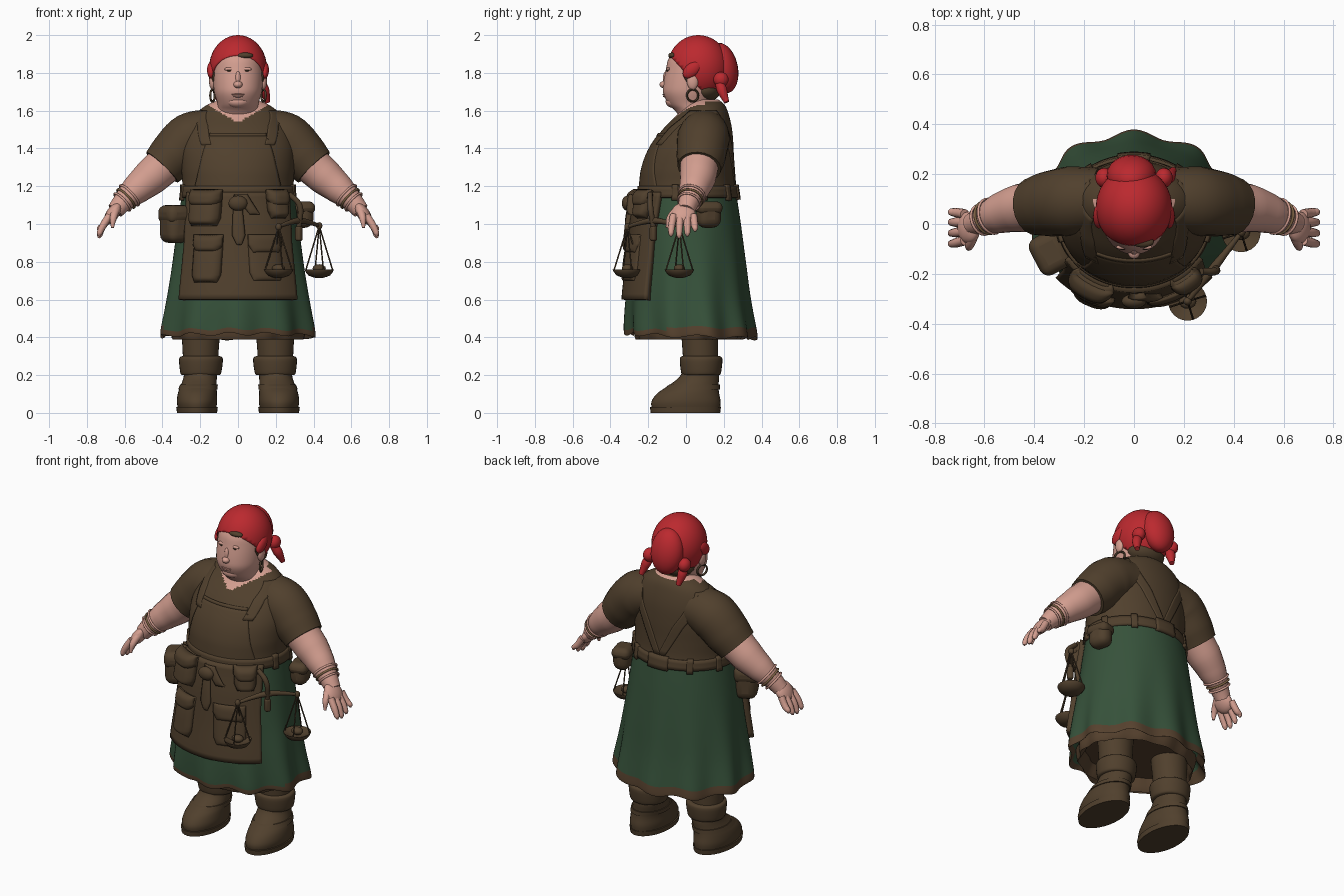
import bpy, bmesh, math
from mathutils import Vector, Matrix

if "Cube" in bpy.data.objects:
    bpy.data.objects.remove(bpy.data.objects["Cube"])

def mat(name, r, g, b):
    m = bpy.data.materials.new(name)
    m.diffuse_color = (r, g, b, 1)
    m.use_nodes = True
    m.node_tree.nodes["Principled BSDF"].inputs["Base Color"].default_value = m.diffuse_color
    return m

BROWN = mat("brown_cloth", .081, .051, .026)
GREEN = mat("green_cloth", .037, .084, .043)
RED = mat("red_scarf", .50, .022, .028)
SKIN = mat("skin", .66, .345, .28)
HEM = mat("hem_brown", .092, .053, .027)
DARK = mat("dark_metal", .065, .042, .022)
GOLD = mat("dull_gold", .20, .12, .055)
LIP = mat("lips", .52, .24, .19)

def finish(ob, *mats, angle=45):
    for m in mats:
        ob.data.materials.append(m)
    bpy.ops.object.select_all(action='DESELECT')
    ob.select_set(True)
    bpy.context.view_layer.objects.active = ob
    bpy.ops.object.shade_smooth_by_angle(angle=math.radians(angle))
    return ob

def from_bm(name, bm, *mats, angle=45):
    me = bpy.data.meshes.new(name)
    bm.to_mesh(me)
    bm.free()
    ob = bpy.data.objects.new(name, me)
    bpy.context.collection.objects.link(ob)
    return finish(ob, *mats, angle=angle)

def spline(rows, t):
    """Smooth interpolation through rows; t runs 0..len-1."""
    i = max(0, min(int(t), len(rows) - 2))
    f = t - i
    p = [rows[max(0, min(k, len(rows) - 1))] for k in range(i - 1, i + 3)]
    return [b + .5 * f * (c - a + f * (2*a - 5*b + 4*c - d + f * (3*(b - c) + d - a)))
            for a, b, c, d in zip(*p)]

def loft(name, rows, *mats, seg=32, sub=4, fold=None, rule=None, caps=True, angle=45):
    """Stack of ellipses, each row (z, cx, cy, rx, ry)."""
    bm = bmesh.new()
    n = (len(rows) - 1) * sub
    rings = []
    for k in range(n + 1):
        z, cx, cy, rx, ry = spline(rows, k / sub)
        ring = []
        for j in range(seg):
            a = 2 * math.pi * j / seg
            w = fold(a, z) if fold else 1
            ring.append(bm.verts.new((cx + rx*w*math.sin(a), cy - ry*w*math.cos(a), z)))
        rings.append(ring)
    for r0, r1 in zip(rings, rings[1:]):
        for j in range(seg):
            q = (j + 1) % seg
            f = bm.faces.new((r0[j], r0[q], r1[q], r1[j]))
            if rule:
                f.material_index = rule(f.calc_center_median())
    if caps:
        bm.faces.new(rings[0])
        bm.faces.new(rings[-1])
    bmesh.ops.recalc_face_normals(bm, faces=bm.faces)
    return from_bm(name, bm, *mats, angle=angle)

def ball(name, loc, size, m, rot=(0, 0, 0), seg=24):
    bpy.ops.mesh.primitive_uv_sphere_add(segments=seg, ring_count=seg // 2, location=loc, rotation=rot)
    ob = bpy.context.object
    ob.name, ob.scale = name, size
    return finish(ob, m)

def box(name, loc, size, m, rot=(0, 0, 0), bevel=.03):
    bpy.ops.mesh.primitive_cube_add(size=1, location=loc, rotation=rot)
    ob = bpy.context.object
    ob.name, ob.scale = name, size
    bpy.ops.object.transform_apply(location=False, rotation=False, scale=True)
    b = ob.modifiers.new("round", 'BEVEL')
    b.width, b.segments = bevel, 4
    return finish(ob, m)

def tube(name, pts, m, res=6):
    """Round sweep through points (x, y, z, radius)."""
    cu = bpy.data.curves.new(name, 'CURVE')
    cu.dimensions, cu.bevel_depth, cu.bevel_resolution = '3D', 1, res
    cu.use_fill_caps, cu.resolution_u = True, 6
    sp = cu.splines.new('BEZIER')
    sp.bezier_points.add(len(pts) - 1)
    for bp, p in zip(sp.bezier_points, pts):
        bp.co, bp.radius = p[:3], p[3]
        bp.handle_left_type = bp.handle_right_type = 'AUTO'
    ob = bpy.data.objects.new(name, cu)
    bpy.context.collection.objects.link(ob)
    bpy.ops.object.select_all(action='DESELECT')
    ob.select_set(True)
    bpy.context.view_layer.objects.active = ob
    bpy.ops.object.convert(target='MESH')
    return finish(bpy.context.object, m, angle=60)

def hoop(name, loc, axis, R, r, m):
    rot = Vector(axis).to_track_quat('Z', 'Y').to_euler()
    bpy.ops.mesh.primitive_torus_add(location=loc, rotation=rot, major_radius=R, minor_radius=r,
                                     major_segments=28, minor_segments=8)
    bpy.context.object.name = name
    return finish(bpy.context.object, m)

# Body outline shared by dress, apron and belt: z, cx, cy, rx, ry
BODY = [(.42, 0, .025, .41, .34), (.6, 0, .012, .382, .324), (.8, 0, .012, .35, .302),
        (1.0, 0, .01, .32, .28), (1.15, 0, .01, .298, .258), (1.22, 0, .008, .295, .25),
        (1.3, 0, .012, .30, .242), (1.4, 0, .03, .30, .222), (1.5, 0, .06, .275, .184),
        (1.58, 0, .09, .225, .136), (1.63, 0, .10, .165, .105), (1.66, 0, .10, .09, .07)]

def body_at(z):
    for i in range(len(BODY) - 1):
        if z <= BODY[i + 1][0]:
            break
    return spline(BODY, i + (z - BODY[i][0]) / (BODY[i + 1][0] - BODY[i][0]))

def panel(name, rows, off, m, puff=0, nu=16, nv=12):
    """Padded cloth on the body; rows of (z, left degrees, right degrees), bottom first."""
    bm = bmesh.new()
    grid = []
    for i in range(nv + 1):
        t = i / nv * (len(rows) - 1)
        k = min(int(t), len(rows) - 2)
        z, a0, a1 = [p + (q - p) * (t - k) for p, q in zip(rows[k], rows[k + 1])]
        _, cx, cy, rx, ry = body_at(z)
        line = []
        for j in range(nu + 1):
            a = math.radians(a0 + (a1 - a0) * j / nu)
            o = off + puff * (1 - abs(2*j/nu - 1)**4) * (1 - abs(2*i/nv - 1)**4)
            line.append(bm.verts.new(((rx + o) * math.sin(a), cy - (ry + o) * math.cos(a), z)))
        grid.append(line)
    for g0, g1 in zip(grid, grid[1:]):
        for j in range(nu):
            bm.faces.new((g0[j], g0[j + 1], g1[j + 1], g1[j]))
    ob = from_bm(name, bm, m)
    s = ob.modifiers.new("thickness", 'SOLIDIFY')
    s.thickness, s.offset = off + .008, -1
    return ob

# Dress: folded skirt with a hem turned under, petticoat, bodice with open neck
def folds(a, z):
    t = max(0, min(1, (1.15 - z) / .7))
    return 1 + .042 * t * t * math.cos(10 * a)

under = [(.50, 0, .025, .34, .28), (.43, 0, .025, .39, .325)]
skirt = loft("skirt", under + BODY[:5], GREEN, HEM, seg=120, sub=7, fold=folds,
             rule=lambda c: 1 if c.z < (.455 if c.y > -.1 else .437)
             or Vector((c.x / .385, (c.y - .02) / .32)).length < .9 and c.z < .52 else 0)
# Hem dips at the back and ripples all round
for v in skirt.data.vertices:
    a = math.atan2(v.co.x, -v.co.y)
    v.co.z += max(0, (.6 - v.co.z) / .18) * (.008 * math.cos(10 * a + 1.5) + .012 * math.cos(a) - .002)
loft("petticoat", [(.46, 0, .02, .30, .25), (.388, 0, .01, .345, .27), (.46, 0, .02, .36, .295)],
     HEM, seg=80, fold=lambda a, z: 1 + .02 * math.cos(14 * a))
loft("bodice", BODY[4:], BROWN, SKIN, seg=128, sub=8,
     rule=lambda c: 1 if (c.y < .1 and c.z > 1.535 + .6 * abs(c.x)) or c.z > 1.648 else 0)

# Apron, bib, straps and belt
panel("apron", [(.6, -50, 50), (.9, -52, 52), (1.17, -58, 58)], .03, BROWN, nu=40, nv=20)
panel("bib", [(1.17, -52, 52), (1.3, -42, 42), (1.48, -31, 31)], .006, BROWN, nu=30)
panel("bib_hem", [(1.468, -31, 31), (1.483, -31, 31)], .010, BROWN, nu=24, nv=2)
panel("belt", [(1.14, -180, 180), (1.2, -180, 180)], .012, BROWN, nu=80, nv=3)
panel("belt_back_plate", [(1.13, 168, 192), (1.21, 168, 192)], .02, BROWN, nu=8, nv=3)
for s in (-1, 1):
    def sided(rows):
        return [(z, *sorted((s * a, s * b))) for z, a, b in rows]
    panel("front_strap", sided([(1.42, 28, 40), (1.52, 36, 52), (1.6, 52, 82)]), .006, BROWN, nu=6)
    panel("back_strap", sided([(1.2, 174, 182), (1.4, 152, 164), (1.52, 130, 146), (1.6, 90, 122)]),
          .006, BROWN, nu=6, nv=16)
    for a in (72, 105, 140):
        panel("belt_loop", sided([(1.125, a, a + 7), (1.21, a, a + 7)]), .018, BROWN, nu=4, nv=4)

# Pockets and pouches: name, bottom, top, left angle, right angle, offset, puff
for name, z0, z1, a0, a1, off, puff in (
        ("lower_pocket", .69, .94, -39, -12, .036, .03), ("right_pocket", .70, .94, 8, 38, .036, .012),
        ("front_pouch", .99, 1.18, -48, -14, .036, .052), ("small_pouch", 1.03, 1.18, 26, 50, .036, .045)):
    panel(name, [(z0, a0 + 4, a1 - 4), (z0 + .04, a0 + 1, a1 - 1), (z1, a0, a1)], off, BROWN, puff)
    panel(name + "_flap", [(z1 - .09, a0 + 4, a1 - 4), (z1 - .05, a0, a1), (z1 + .005, a0, a1)],
          off + .009, BROWN, puff)
panel("belt_tongue", [(.89, -1, 3), (.94, -5, 6), (1.15, -4, 3)], .046, BROWN, .008, nu=8)
panel("belt_sash", [(1.05, 10, 19), (1.16, -4, 8)], .052, BROWN, .01, nu=8)
ball("belt_knot", (0, -.31, 1.11), (.05, .03, .04), BROWN)
for name, loc, size, rz in (("left_pouch", (-.335, -.115, 1.0), (.155, .13, .20), -62),
                            ("right_pouch", (.345, .12, 1.05), (.13, .10, .14), 105)):
    r = math.radians(rz)
    box(name, loc, size, BROWN, (0, 0, r), .045)
    box(name + "_flap", (loc[0], loc[1], loc[2] + size[2] * .25),
        (size[0] + .010, size[1] + .012, size[2] * .5), BROWN, (0, 0, r), .04)

# Head, face and hair
loft("head", [(1.54, 0, .075, .11, .09), (1.6, 0, .05, .11, .108), (1.635, 0, .022, .108, .115),
              (1.69, 0, .018, .124, .138), (1.74, 0, .024, .13, .144), (1.82, 0, .04, .132, .146),
              (1.88, 0, .05, .125, .14), (1.94, 0, .06, .09, .10), (1.96, 0, .06, .03, .03)], SKIN, seg=48)
ball("nose", (0, -.115, 1.738), (.024, .025, .019), SKIN)
ball("nose_bridge", (0, -.103, 1.768), (.016, .020, .042), SKIN)
ball("upper_lip", (0, -.114, 1.686), (.034, .010, .005), LIP)
ball("lower_lip", (0, -.110, 1.677), (.028, .012, .007), SKIN)
ball("chin", (0, -.062, 1.648), (.06, .046, .035), SKIN)
ball("nape_hair", (0, .10, 1.71), (.118, .085, .065), BROWN)
ball("forelock", (.035, -.072, 1.892), (.045, .022, .016), BROWN)
for s in (-1, 1):
    ball("eye", (s * .046, -.099, 1.812), (.013, .006, .005), DARK, seg=12)
    ball("eyelid", (s * .046, -.093, 1.82), (.026, .010, .010), SKIN, seg=16)
    ball("sideburn", (s * .129, .005, 1.775), (.009, .014, .038), BROWN, (.5, 0, 0), seg=12)
    ball("ear", (s * .135, .035, 1.755), (.018, .03, .045), SKIN)
    hoop("earring", (s * .135, .035, 1.68), (1, s * .4, 0), .032, .006, DARK)

# Head scarf: dome cut along a slanted brow line, gathered bag, knots and tails
bm = bmesh.new()
bmesh.ops.create_uvsphere(bm, u_segments=40, v_segments=28, radius=1,
                          matrix=Matrix.Translation((0, .065, 1.825)) @ Matrix.Diagonal((.153, .165, .175, 1)))
for co, no in (((0, 0, 1.797), (0, 1.1, 1)), ((0, 0, 1.69), (0, 0, 1))):
    bmesh.ops.bisect_plane(bm, geom=bm.verts[:] + bm.edges[:] + bm.faces[:], plane_co=co,
                           plane_no=no, clear_inner=True)
scarf = from_bm("scarf_dome", bm, RED)
scarf.modifiers.new("thickness", 'SOLIDIFY').thickness = .012
ball("scarf_bag", (-.01, .195, 1.825), (.10, .08, .135), RED, (.2, 0, 0))
for s, dx in ((-1, .03), (1, 0)):
    ball("scarf_knot", (s * .12, .185, 1.765), (.035, .04, .04), RED)
    ball("scarf_corner", (s * .142, .03, 1.815), (.022, .055, .035), RED, (.7, 0, 0))
    tube("scarf_tail", [(s * .11, .17, 1.77, .022), (s * (.138 - dx), .19, 1.71, .028),
                        (s * (.157 - dx * 2), .215, 1.645, .014)], RED)

for s in (-1, 1):
    # Sleeves, arms, hands and bangles
    tube("sleeve", [(s * .13, .10, 1.485, .125), (s * .25, .092, 1.45, .140), (s * .345, .08, 1.36, .131),
                    (s * .402, .07, 1.30, .116)], BROWN, 8)
    tube("arm", [(s * .36, .072, 1.34, .105), (s * .46, .063, 1.25, .097), (s * .54, .042, 1.182, .08),
                 (s * .61, .015, 1.117, .054), (s * .65, 0, 1.07, .045)], SKIN, 8)
    ball("palm", (s * .663, -.014, 1.055), (.034, .064, .066), SKIN, (0, s * -.6, 0))
    for i, y in enumerate((-.066, -.03, .006, .040)):
        tip = (.935, .925, .935, .96)[i]
        tube("finger", [(s * .68, y, 1.045, .020), (s * .715, y * 1.15, .99, .019),
                        (s * .733, y * 1.2, tip + .015, .015), (s * .736, y * 1.2, tip, .006)], SKIN, 3)
    tube("thumb", [(s * .645, -.04, 1.08, .024), (s * .66, -.085, 1.03, .019),
                   (s * .665, -.10, .98, .008)], SKIN, 3)
    for x, y, z, R, m in ((.575, .031, 1.152, .071, SKIN), (.593, .024, 1.135, .065, GOLD),
                          (.612, .016, 1.117, .060, SKIN)):
        hoop("bangle", (s * x, y, z), (s * .7, -.25, -.65), R, .006, m)
    # Boots
    loft("boot_foot", [(.02, s * .217, 0, .10, .18), (.06, s * .217, 0, .107, .183),
                       (.105, s * .215, .012, .103, .163), (.145, s * .208, .04, .095, .132),
                       (.19, s * .2, .07, .088, .105), (.24, s * .197, .08, .088, .09)], BROWN)
    loft("boot_sole", [(0, s * .217, -.003, .106, .184), (.03, s * .217, -.003, .110, .188)], BROWN, sub=1)
    loft("boot_strap", [(.125, s * .212, .03, .104, .150), (.15, s * .207, .045, .1, .134)], BROWN, sub=2)
    loft("boot_cuff", [(.20, s * .197, .08, .100, .097), (.215, s * .197, .08, .109, .106),
                       (.285, s * .196, .08, .116, .113), (.30, s * .196, .08, .10, .10)], BROWN)
    loft("boot_shaft", [(.22, s * .197, .08, .09, .09), (.32, s * .198, .076, .095, .094),
                        (.52, s * .195, .07, .108, .102)], BROWN)

# Hanging balance: beam, hanger, pans, cords and weights
A, B = Vector((.215, -.31, .985)), Vector((.43, -.035, .99))
mid = (A + B) / 2
tube("balance_beam", [(*A, .009), (*(A.lerp(B, .25) + Vector((0, 0, .02))), .013),
                      (*(mid + Vector((0, 0, .03))), .018), (*(A.lerp(B, .75) + Vector((0, 0, .02))), .013),
                      (*B, .009)], BROWN, 3)
tube("balance_hanger", [(.27, -.19, 1.16, .014), (.325, -.19, 1.10, .016), (*mid, .014)], BROWN, 3)
box("balance_tag", (mid.x, mid.y, .95), (.035, .035, .08), BROWN, (0, 0, .9), .012)
for end in (A, B):
    x, y = end.x, end.y
    loft("balance_pan", [(.715, x, y, .02, .02), (.728, x, y, .058, .058), (.758, x, y, .078, .078),
                         (.757, x, y, .07, .07), (.74, x, y, .03, .03)], BROWN, seg=24, sub=2)
    ball("pan_weight", (x, y, .765), (.035, .03, .022), BROWN, seg=16)
    ball("beam_tip", end, (.017, .017, .02), BROWN, seg=12)
    for k in range(4):
        a = k * math.pi / 2 + .3
        tube("pan_cord", [(x, y, end.z, .004), (x + .074*math.cos(a), y + .074*math.sin(a), .757, .004)], DARK, 1)
